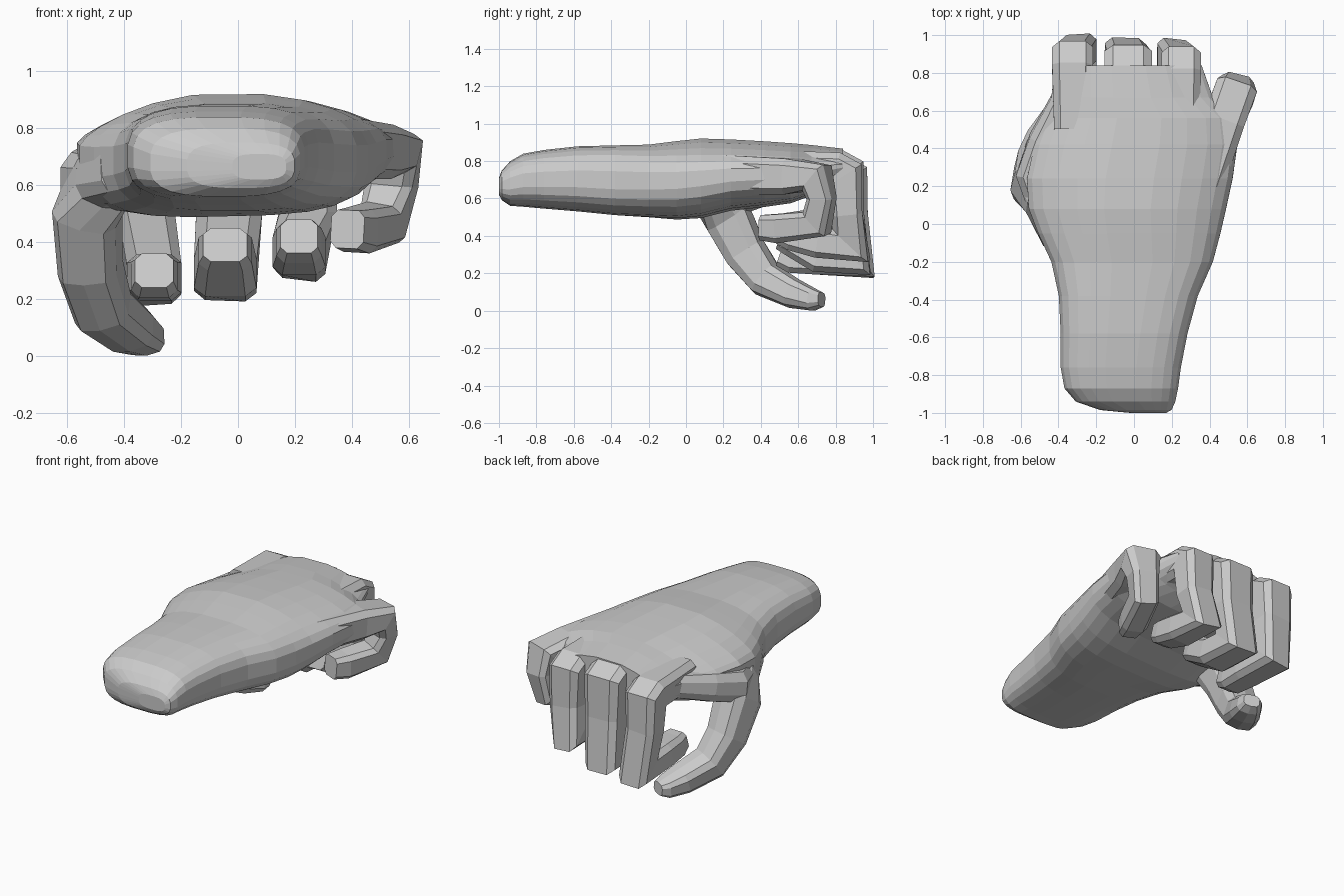
import bpy, bmesh
from math import cos, sin, pi, copysign
from mathutils import Vector


def ring_loft(name, rings):
    """Skin a list of equal-sized point rings and cap both ends."""
    bm = bmesh.new()
    rows = [[bm.verts.new(p) for p in r] for r in rings]
    n = len(rows[0])
    for a, b in zip(rows, rows[1:]):
        for i in range(n):
            j = (i + 1) % n
            bm.faces.new((a[i], a[j], b[j], b[i]))
    bm.faces.new(rows[0][::-1])
    bm.faces.new(rows[-1])
    bmesh.ops.recalc_face_normals(bm, faces=bm.faces)
    me = bpy.data.meshes.new(name)
    bm.to_mesh(me)
    bm.free()
    ob = bpy.data.objects.new(name, me)
    bpy.context.collection.objects.link(ob)
    return ob


def super_xy(a, k):
    """Unit superellipse point; larger k is boxier."""
    c, s = cos(a), sin(a)
    return copysign(abs(c) ** (2 / k), c), copysign(abs(s) ** (2 / k), s)


def digit(name, path, side, sides=8, k=4.0):
    """Mitred tube; path rows are x, y, z, half width, half thickness."""
    pts = [Vector(p[:3]) for p in path]
    rings = []
    for i, p in enumerate(path):
        d0 = (pts[i] - pts[max(i - 1, 0)]).normalized()
        d1 = (pts[min(i + 1, len(pts) - 1)] - pts[i]).normalized()
        t = (d0 + d1).normalized()
        mitre = 1 / max(t.dot(d1 if d1.length else d0), 0.6)
        s = Vector(side)
        s = (s - t * s.dot(t)).normalized()
        n = s.cross(t)
        ring = []
        for j in range(sides):
            u, v = super_xy(2 * pi * (j + 0.5) / sides, k)
            ring.append(pts[i] + s * u * p[3] + n * v * p[4] * mitre)
        rings.append(ring)
    return ring_loft(name, rings)


# Forearm, wrist and palm: y, left x, right x, low z, high z
sections = [
    (-1.00, -0.02, 0.17, 0.62, 0.71), (-0.985, -0.18, 0.20, 0.59, 0.75),
    (-0.94, -0.31, 0.22, 0.56, 0.80), (-0.87, -0.37, 0.235, 0.555, 0.84),
    (-0.76, -0.39, 0.25, 0.545, 0.86), (-0.58, -0.39, 0.285, 0.53, 0.88),
    (-0.38, -0.40, 0.34, 0.51, 0.885), (-0.20, -0.44, 0.42, 0.50, 0.89),
    (-0.05, -0.51, 0.46, 0.49, 0.91), (0.08, -0.56, 0.49, 0.50, 0.925),
    (0.24, -0.57, 0.525, 0.54, 0.92), (0.42, -0.53, 0.55, 0.56, 0.91),
    (0.56, -0.475, 0.53, 0.58, 0.90), (0.67, -0.44, 0.42, 0.62, 0.89),
    (0.84, -0.42, 0.36, 0.68, 0.87)]
rings = []
for y, x0, x1, z0, z1 in sections:
    front = min(max((y + 0.3) / 0.4, 0), 1)      # 0 at wrist, 1 at palm
    ring = []
    for j in range(24):
        a = 2 * pi * (j + 0.5) / 24
        u, v = super_xy(a, 3.0 + (0.5 * front if a > pi else -0.2 * front))
        if v < 0:
            dz = 0.02 * u * front                # heel of the thumb hangs lower
        else:
            dz = -(0.11 if u < 0 else 0.06) * u * u * front * v
        ring.append(((x0 + x1) / 2 + u * (x1 - x0) / 2, y,
                     (z0 + z1) / 2 + v * (z1 - z0) / 2 + dz))
    rings.append(ring)
hand = ring_loft("hand", rings)

# Three long fingers: knuckle x, z, tip x, front y, underside z, tip z, width
parts = []
for name, x, kz, tx, y, z, tz, w in [
        ("index_finger", -0.325, 0.735, -0.295, 1.0, 0.175, 0.30, 0.113),
        ("middle_finger", -0.03, 0.765, -0.045, 0.98, 0.19, 0.39, 0.13),
        ("ring_finger", 0.25, 0.75, 0.215, 0.97, 0.265, 0.42, 0.11)]:
    parts.append(digit(name, [
        (x, 0.50, kz + 0.01, w * 0.9, 0.10),
        (x, y - 0.17, kz, w, 0.10),
        (x, y - 0.12, kz - 0.025, w, 0.095),
        (x, y - 0.11, 0.52, w * 0.93, 0.085),
        (tx, y - 0.085, z + 0.09, w * 0.88, 0.085),
        (tx, 0.70, z + 0.10, w * 0.88, 0.085),
        (tx, 0.56, tz - 0.02, w * 0.75, 0.08),
        (tx, 0.50, tz, w * 0.62, 0.065)], (1, 0, 0)))

# Little finger, splayed outwards
parts.append(digit("little_finger", [
    (0.36, 0.22, 0.73, 0.12, 0.11),
    (0.475, 0.55, 0.72, 0.115, 0.10),
    (0.535, 0.70, 0.71, 0.115, 0.075),
    (0.54, 0.725, 0.60, 0.09, 0.07),
    (0.51, 0.70, 0.47, 0.08, 0.075),
    (0.42, 0.50, 0.44, 0.08, 0.08),
    (0.385, 0.41, 0.445, 0.065, 0.07)], (1, -0.25, -0.05)))

# Thumb, hanging below the palm and curling inwards
parts.append(digit("thumb", [
    (-0.40, -0.08, 0.66, 0.09, 0.10),
    (-0.47, 0.12, 0.62, 0.11, 0.11),
    (-0.53, 0.22, 0.51, 0.12, 0.13),
    (-0.52, 0.32, 0.31, 0.11, 0.115),
    (-0.475, 0.43, 0.165, 0.105, 0.095),
    (-0.38, 0.58, 0.09, 0.095, 0.08),
    (-0.325, 0.68, 0.06, 0.075, 0.06),
    (-0.305, 0.725, 0.06, 0.05, 0.04)], (0.95, -0.3, 0.1), sides=10, k=3.0))

# Web of flesh between thumb and index knuckle
parts.append(digit("thumb_web", [
    (-0.46, 0.08, 0.62, 0.10, 0.10),
    (-0.51, 0.26, 0.62, 0.12, 0.11),
    (-0.46, 0.44, 0.67, 0.10, 0.10),
    (-0.37, 0.66, 0.73, 0.07, 0.08)], (1, 0, 0), sides=10, k=2.4))

# Fuse everything into one skin
bpy.context.view_layer.objects.active = hand
for part in parts:
    mod = hand.modifiers.new("join_" + part.name, 'BOOLEAN')
    mod.operation, mod.solver, mod.object = 'UNION', 'EXACT', part
    mod.use_self = True
    bpy.ops.object.modifier_apply(modifier=mod.name)
    bpy.data.objects.remove(part)
